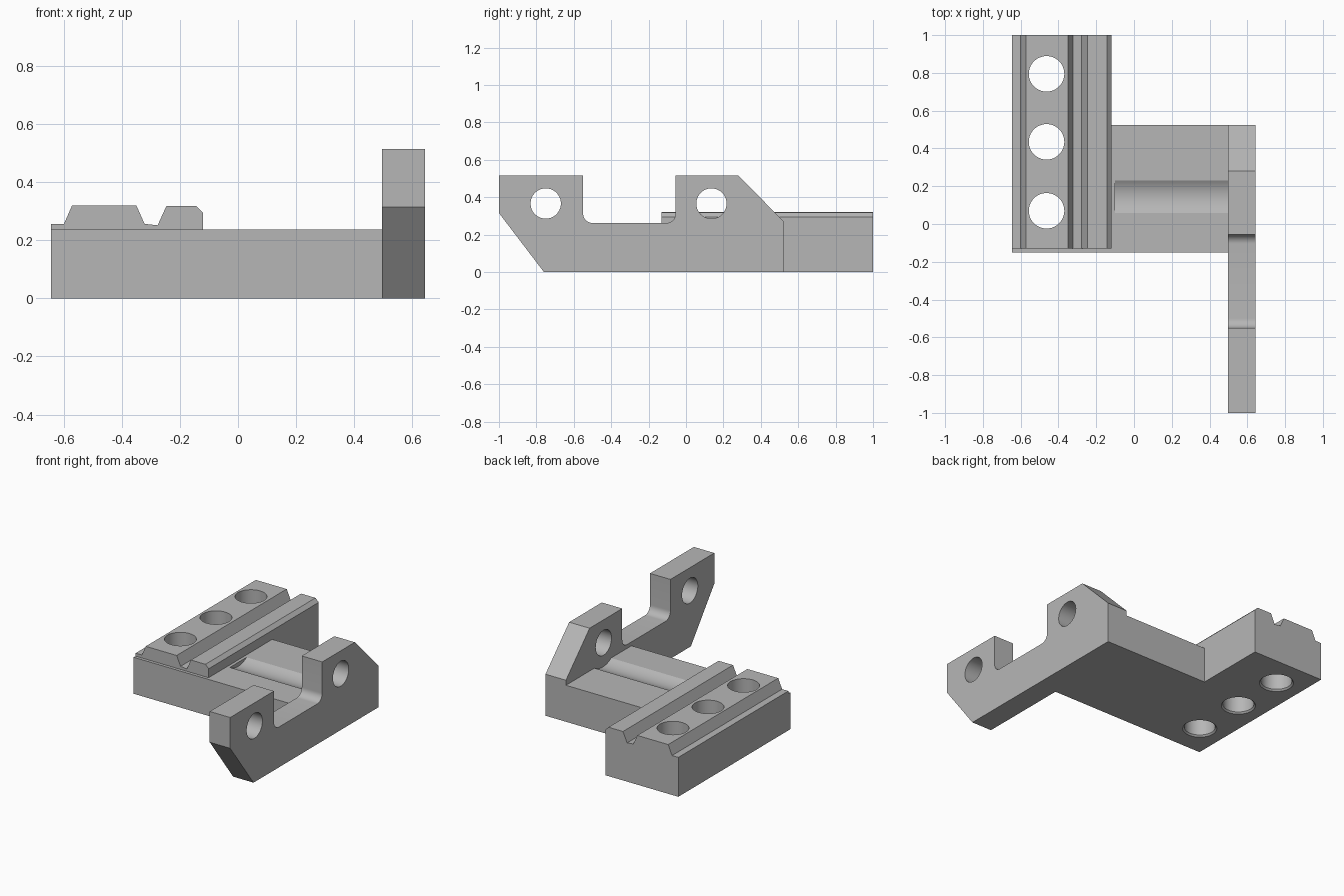
import bpy
import bmesh
from math import cos, sin, pi, radians
from mathutils import Matrix, Vector

cube = bpy.data.objects.get("Cube")
if cube:
    bpy.data.objects.remove(cube, do_unlink=True)

grey = bpy.data.materials.new("plain grey")
grey.use_nodes = True
grey.diffuse_color = (0.47, 0.47, 0.47, 1)
grey.node_tree.nodes["Principled BSDF"].inputs["Base Color"].default_value = (0.47, 0.47, 0.47, 1)


def make_object(name, bm):
    bmesh.ops.recalc_face_normals(bm, faces=bm.faces)
    mesh = bpy.data.meshes.new(name)
    bm.to_mesh(mesh)
    bm.free()
    mesh.materials.append(grey)
    obj = bpy.data.objects.new(name, mesh)
    bpy.context.collection.objects.link(obj)
    return obj


def extrude_profile(name, points, place, offset):
    """Extrude a flat outline; place maps each 2D point into space."""
    bm = bmesh.new()
    face = bm.faces.new([bm.verts.new(place(a, b)) for a, b in points])
    result = bmesh.ops.extrude_face_region(bm, geom=[face])
    moved = [v for v in result["geom"] if isinstance(v, bmesh.types.BMVert)]
    bmesh.ops.translate(bm, verts=moved, vec=Vector(offset))
    return make_object(name, bm)


def box(name, x, y, z):
    outline = [(x[0], y[0]), (x[1], y[0]), (x[1], y[1]), (x[0], y[1])]
    return extrude_profile(name, outline, lambda a, b: (a, b, z[0]), (0, 0, z[1] - z[0]))


def cutter(center, bottom_radius, top_radius, depth, along_x=False):
    bm = bmesh.new()
    turn = Matrix.Rotation(pi / 2, 4, "Y") if along_x else Matrix()
    bmesh.ops.create_cone(bm, cap_ends=True, segments=64, radius1=bottom_radius,
                          radius2=top_radius, depth=depth,
                          matrix=Matrix.Translation(center) @ turn)
    obj = make_object("cutter", bm)
    obj.hide_render = True
    return obj


def cut(target, cutters):
    bpy.context.view_layer.objects.active = target
    for tool in cutters:
        mod = target.modifiers.new("cut", "BOOLEAN")
        mod.operation = "DIFFERENCE"
        mod.solver = "EXACT"
        mod.object = tool
        bpy.ops.object.modifier_apply(modifier=mod.name)


def arc(cy, cz, radius, start, end, steps=10):
    angles = [radians(start + (end - start) * i / steps) for i in range(steps + 1)]
    return [(cy + radius * cos(t), cz + radius * sin(t)) for t in angles]


# Side arm with two upright lugs and a rounded saddle between them
outline = [(-1, 0.515), (-0.55, 0.515)]
outline += arc(-0.5, 0.312, 0.05, 180, 270)
outline += arc(-0.105, 0.312, 0.05, 270, 360)
outline += [(-0.055, 0.515), (0.28, 0.515), (0.523, 0.27), (0.523, 0), (-0.76, 0), (-1, 0.315)]
arm = extrude_profile("side_arm", outline, lambda a, b: (0.497, a, b), (0.147, 0, 0))

# Connecting plate between arm and rail
plate = box("connecting_plate", (-0.12, 0.497), (-0.15, 0.523), (0, 0.237))

# Rail base block and the stepped rail on top of it
base = box("rail_base", (-0.645, -0.12), (-0.15, 1), (0, 0.237))
rail_outline = [(-0.645, 0.237), (-0.645, 0.256), (-0.6, 0.256), (-0.572, 0.32),
                (-0.35, 0.32), (-0.322, 0.257), (-0.277, 0.252), (-0.247, 0.318),
                (-0.143, 0.318), (-0.12, 0.295), (-0.12, 0.237)]
rail = extrude_profile("stepped_rail", rail_outline, lambda a, b: (a, -0.13, b), (0, 1.13, 0))

# Cross holes through the lugs and the shallow groove in line with one of them
lug_holes = [cutter((0.57, y, 0.366), 0.081, 0.081, 0.5, True) for y in (-0.75, 0.136)]
groove = cutter((0.25, 0.145, 0.367), 0.156, 0.156, 0.7, True)
# Vertical holes through the rail, slightly flared underneath
rail_holes, flares = [], []
for y in (0.07, 0.435, 0.795):
    rail_holes.append(cutter((-0.463, y, 0.2), 0.094, 0.094, 1))
    flares.append(cutter((-0.463, y, 0), 0.114, 0.094, 0.02))

cut(arm, lug_holes)
cut(plate, [groove])
cut(base, rail_holes + flares)
cut(rail, rail_holes)
for tool in lug_holes + [groove] + rail_holes + flares:
    bpy.data.objects.remove(tool, do_unlink=True)

# Smooth the round walls and keep flat edges crisp
bpy.ops.object.select_all(action="DESELECT")
for part in (arm, plate, base, rail):
    part.select_set(True)
bpy.context.view_layer.objects.active = arm
bpy.ops.object.shade_smooth_by_angle(angle=radians(20))
